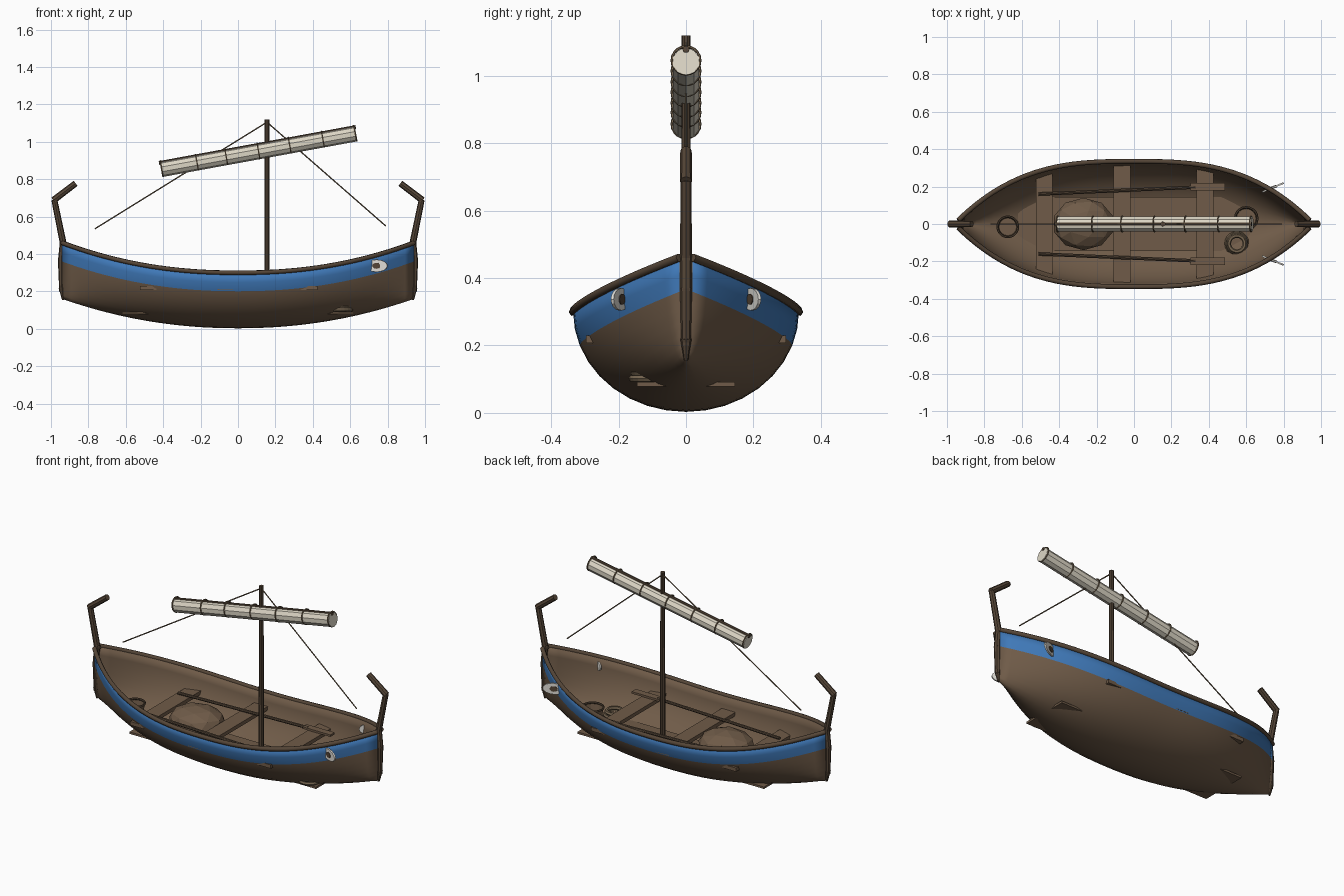
import bpy, bmesh
from math import sin, cos, pi, atan2, radians
from mathutils import Vector, Matrix

if "Cube" in bpy.data.objects:
    bpy.data.objects.remove(bpy.data.objects["Cube"])


def material(name, color):
    m = bpy.data.materials.new(name)
    m.use_nodes = True
    m.diffuse_color = (*color, 1)
    m.node_tree.nodes["Principled BSDF"].inputs["Base Color"].default_value = (*color, 1)
    return m


WOOD = material("hull wood", (0.16, 0.105, 0.065))
DARK = material("dark timber", (0.09, 0.06, 0.038))
BLUE = material("blue paint", (0.05, 0.19, 0.48))
SAIL = material("cream sailcloth", (0.72, 0.67, 0.56))
ROPE = material("rope", (0.18, 0.13, 0.08))
WHITE = material("white paint", (0.75, 0.73, 0.68))


def finish(name, bm, *mats, smooth=False):
    me = bpy.data.meshes.new(name)
    bm.to_mesh(me)
    bm.free()
    for m in mats:
        me.materials.append(m)
    for p in me.polygons:
        p.use_smooth = smooth
    ob = bpy.data.objects.new(name, me)
    bpy.context.collection.objects.link(ob)
    return ob


def rod(name, a, b, r1, r2, mat, sides=8):
    a, b = Vector(a), Vector(b)
    bm = bmesh.new()
    turn = (b - a).to_track_quat('Z', 'Y').to_matrix().to_4x4()
    bmesh.ops.create_cone(bm, cap_ends=True, segments=sides, radius1=r1, radius2=r2,
                          depth=(b - a).length,
                          matrix=Matrix.Translation((a + b) / 2) @ turn)
    return finish(name, bm, mat)


def box(name, loc, size, mat, angle=0):
    bm = bmesh.new()
    bmesh.ops.create_cube(bm, size=1, matrix=Matrix.Translation(loc)
                          @ Matrix.Rotation(angle, 4, 'Z') @ Matrix.Diagonal((*size, 1)))
    return finish(name, bm, mat)


def ring(name, loc, major, minor, mat, rot=(0, 0, 0), sides=20):
    bpy.ops.mesh.primitive_torus_add(location=loc, rotation=rot, major_radius=major,
                                     minor_radius=minor, major_segments=sides, minor_segments=6)
    ob = bpy.context.object
    ob.name = name
    ob.data.materials.append(mat)
    return ob


# Hull lines
END = 0.94


def beam(x):
    return 0.335 * (1 - abs(x / 0.96) ** 2.9)


def sheer(x):
    return 0.30 + 0.16 * abs(x / END) ** 2.2


def keel(x):
    return 0.003 + 0.157 * abs(x / END) ** 2.1


# Hull shell: the top rows of each section form the painted band
stations = [-END + 2 * END * i / 40 for i in range(41)]
half = [90, 80, 70.5, 60, 50, 40, 30, 20, 10]
angles = [radians(a) for a in half + [0] + [-a for a in reversed(half)]]
bm = bmesh.new()
grid = [[bm.verts.new((x, beam(x) * sin(a), keel(x) + (sheer(x) - keel(x)) * (1 - cos(a))))
         for a in angles] for x in stations]
last = len(angles) - 2
for s, t in zip(grid, grid[1:]):
    for j in range(last + 1):
        f = bm.faces.new((s[j], t[j], t[j + 1], s[j + 1]))
        f.material_index = 0 if j < 2 or j > last - 2 else 1
hull = finish("hull", bm, BLUE, WOOD, smooth=True)
shell = hull.modifiers.new("thickness", 'SOLIDIFY')
shell.thickness = 0.012
shell.offset = -1
shell.material_offset = 1
shell.material_offset_rim = 1

# Gunwale rails
for side, word in ((1, "left"), (-1, "right")):
    cu = bpy.data.curves.new(word + "_rail", 'CURVE')
    cu.dimensions = '3D'
    cu.bevel_depth = 0.013
    cu.bevel_resolution = 1
    cu.use_fill_caps = True
    sp = cu.splines.new('POLY')
    sp.points.add(len(stations) - 1)
    for p, x in zip(sp.points, stations):
        p.co = (x, side * beam(x), sheer(x), 1)
    cu.materials.append(DARK)
    bpy.context.collection.objects.link(bpy.data.objects.new(word + "_rail", cu))

# Stem and stern posts
for s, word in ((1, "bow"), (-1, "stern")):
    rod(word + "_post_foot", (s * 0.935, 0, 0.155), (s * 0.942, 0, 0.22), 0.006, 0.017, DARK)
    rod(word + "_post", (s * 0.942, 0, 0.2), (s * 0.945, 0, 0.37), 0.014, 0.018, DARK)
    rod(word + "_post_top", (s * 0.945, 0, 0.36), (s * 0.935, 0, 0.48), 0.018, 0.016, DARK)
    rod(word + "_neck", (s * 0.933, 0, 0.45), (s * 0.982, 0, 0.69), 0.018, 0.016, DARK)
    rod(word + "_head", (s * 0.987, 0, 0.687), (s * 0.868, 0, 0.778), 0.018, 0.017, DARK)

# Floor and benches
box("floor", (0, 0, 0.085), (1.24, 0.29, 0.012), WOOD)
for i, x in enumerate((-0.48, -0.065, 0.38)):
    box(f"bench_{i + 1}", (x, 0, 0.218), (0.09, beam(x) * 1.9, 0.022), WOOD)

# Oars resting on the benches
for s, word in ((1, "left"), (-1, "right")):
    rod(word + "_oar_shaft", (-0.51, s * 0.16, 0.238), (0.33, s * 0.197, 0.238),
        0.009, 0.009, DARK)
    box(word + "_oar_blade", (0.395, s * 0.2, 0.238), (0.185, 0.04, 0.012), WOOD)

# Net heap
bm = bmesh.new()
bmesh.ops.create_icosphere(bm, subdivisions=2, radius=1,
                           matrix=Matrix.Translation((-0.27, 0, 0.195))
                           @ Matrix.Diagonal((0.165, 0.14, 0.09, 1)))
finish("net_heap", bm, WOOD)

# Baskets: open tapered tubs with a rim
for word, x, y, r in (("stern", -0.675, -0.015, 0.055), ("bow", 0.6, 0.03, 0.06)):
    bm = bmesh.new()
    bmesh.ops.create_cone(bm, cap_ends=True, segments=16, radius1=r * 0.8, radius2=r,
                          depth=0.1, matrix=Matrix.Translation((x, y, 0.15)))
    top = [f for f in bm.faces if f.normal.z > 0.9]
    bmesh.ops.inset_region(bm, faces=top, thickness=0.008)
    bmesh.ops.translate(bm, verts=list({v for f in top for v in f.verts}), vec=(0, 0, -0.05))
    finish(word + "_basket", bm, WOOD)
    ring(word + "_basket_rim", (x, y, 0.2), r, 0.006, DARK)

# Rope coil
for i, r in enumerate((0.055, 0.05, 0.042)):
    ring(f"rope_coil_{i + 1}", (0.55, -0.105, 0.102 + 0.018 * i), r, 0.011, ROPE)

# Mast and stays
MX = 0.155
rod("mast", (MX, 0, 0.02), (MX, 0, 1.12), 0.016, 0.013, DARK, 10)
rod("aft_stay", (MX, 0, 1.105), (-0.765, 0, 0.535), 0.0035, 0.0035, ROPE, 6)
rod("fore_stay", (MX, 0, 1.105), (0.79, 0, 0.55), 0.0035, 0.0035, ROPE, 6)

# Furled sail hung under the yard, with ties
a, b = Vector((-0.412, 0, 0.852)), Vector((0.632, 0, 1.043))
along = (b - a).normalized()
up = Vector((-along.z, 0, along.x))
rod("furled_sail", a, b, 0.041, 0.041, SAIL, 10)
rod("yard", a + up * 0.036 - along * 0.004, b + up * 0.036 + along * 0.004, 0.01, 0.01, DARK)
tilt = pi / 2 - atan2(along.z, along.x)
for i, t in enumerate((0.005, 0.185, 0.335, 0.5, 0.66, 0.83, 0.995)):
    ring(f"sail_tie_{i + 1}", a.lerp(b, t) + up * 0.004, 0.042, 0.004, ROPE, (0, tilt, 0))

# Painted eyes: oval plates with a dark pupil
for s, word in ((1, "left"), (-1, "right")):
    place = (Matrix.Translation((0.742, s * 0.195, 0.337)) @ Matrix.Rotation(s * 0.395, 4, 'Z')
             @ Matrix.Rotation(pi / 2, 4, 'X'))
    for part, rx, rz, depth, mat in (("eye", 0.062, 0.033, 0.009, WHITE),
                                     ("pupil", 0.022, 0.016, 0.014, DARK)):
        bm = bmesh.new()
        bmesh.ops.create_cone(bm, cap_ends=True, segments=16, radius1=1, radius2=1, depth=1,
                              matrix=place @ Matrix.Diagonal((rx, rz, depth, 1)))
        finish(f"{word}_{part}", bm, mat)
